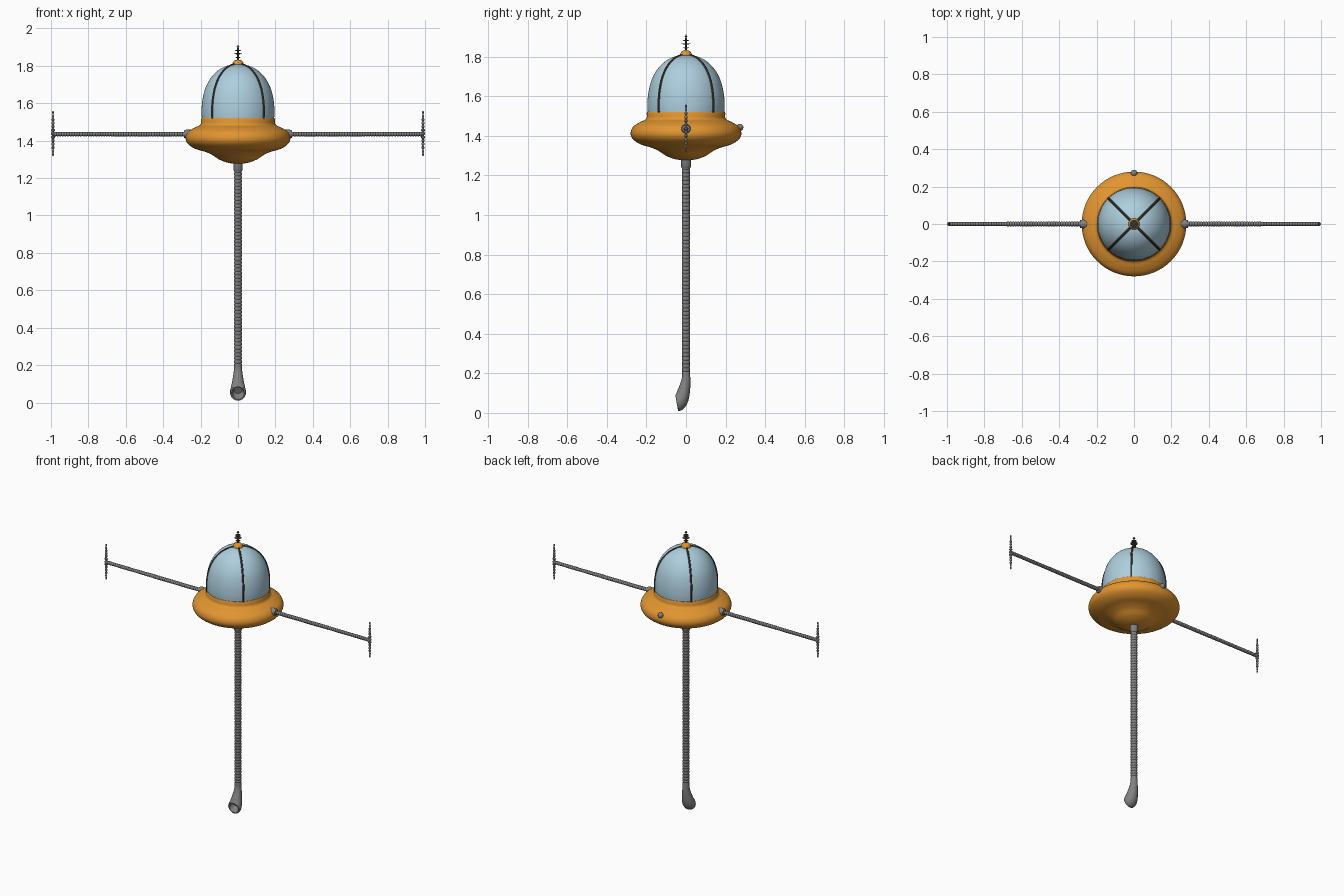
import bpy, bmesh
from math import sin, cos, pi, radians
from mathutils import Matrix, Vector

if "Cube" in bpy.data.objects:
    bpy.data.objects.remove(bpy.data.objects["Cube"])


def material(name, rgb):
    m = bpy.data.materials.new(name)
    m.use_nodes = True
    m.diffuse_color = (*rgb, 1)
    m.node_tree.nodes["Principled BSDF"].inputs["Base Color"].default_value = (*rgb, 1)
    return m


ORANGE = material("orange paint", (0.76, 0.30, 0.03))
GLASS = material("pale blue glass", (0.42, 0.62, 0.73))
GREY = material("grey metal", (0.22, 0.22, 0.22))
DARK = material("dark metal", (0.07, 0.065, 0.06))


def skin(name, rings, mat, matrix=Matrix(), sharp=40):
    """Join equal rings of points into a closed, smooth surface."""
    bm = bmesh.new()
    loops = [[bm.verts.new(p) for p in ring] for ring in rings]
    n = len(loops[0])
    for a, b in zip(loops, loops[1:]):
        for i in range(n):
            j = (i + 1) % n
            bm.faces.new((a[i], a[j], b[j], b[i]))
    bm.faces.new(loops[0])
    bm.faces.new(loops[-1])
    bmesh.ops.recalc_face_normals(bm, faces=bm.faces)
    bm.transform(matrix)
    if matrix.determinant() < 0:
        bmesh.ops.reverse_faces(bm, faces=bm.faces)
    mesh = bpy.data.meshes.new(name)
    bm.to_mesh(mesh)
    bm.free()
    mesh.materials.append(mat)
    obj = bpy.data.objects.new(name, mesh)
    bpy.context.collection.objects.link(obj)
    bpy.ops.object.select_all(action="DESELECT")
    obj.select_set(True)
    bpy.context.view_layer.objects.active = obj
    bpy.ops.object.shade_smooth_by_angle(angle=radians(sharp))
    return obj


def lathe(name, profile, mat, matrix=Matrix(), n=16, sharp=40):
    rings = [[(max(r, 0.0005) * cos(2 * pi * i / n), max(r, 0.0005) * sin(2 * pi * i / n), z)
              for i in range(n)] for r, z in profile]
    return skin(name, rings, mat, matrix, sharp)


def smooth(points, steps=5):
    """Round a coarse profile with a Catmull-Rom spline."""
    p = [Vector(q) for q in points]
    p = [p[0]] + p + [p[-1]]
    out = []
    for a, b, c, d in zip(p, p[1:], p[2:], p[3:]):
        for k in range(steps):
            t = k / steps
            out.append(0.5 * (2 * b + (c - a) * t + (2 * a - 5 * b + 4 * c - d) * t ** 2
                              + (3 * b - a - 3 * c + d) * t ** 3))
    return out + [p[-1]]


def ribbed(start, end, r, count, depth):
    """Profile of a rod with shallow repeating grooves."""
    pitch = (end - start) / count
    prof = []
    for i in range(count):
        z = start + i * pitch
        prof += [(r - depth, z), (r, z + pitch * 0.25), (r, z + pitch * 0.8)]
    return prof + [(r - depth, end)]


def ball(r, centre):
    return [(r * sin(pi * k / 10), centre - r * cos(pi * k / 10)) for k in range(11)]


# Saucer body with a rounded belly and a collar for the dome
body = smooth([(0, 1.277), (0.05, 1.281), (0.10, 1.299), (0.14, 1.325), (0.18, 1.342),
               (0.23, 1.357), (0.268, 1.383), (0.28, 1.413), (0.268, 1.445),
               (0.235, 1.468), (0.205, 1.482), (0.197, 1.497)])
lathe("saucer_body", body + [(0.199, 1.515), (0.195, 1.521), (0, 1.521)], ORANGE, n=64)

# Glass dome
dome = smooth([(0.193, 1.515), (0.195, 1.56), (0.190, 1.62), (0.173, 1.685),
               (0.142, 1.74), (0.10, 1.78), (0.05, 1.803), (0, 1.808)])
lathe("glass_dome", dome, GLASS, n=64)

# Four ribs following the dome
for k in range(4):
    rings = []
    for i, p in enumerate(dome):
        q, s = dome[min(i + 1, len(dome) - 1)], dome[max(i - 1, 0)]
        tangent = (q - s).normalized()
        normal = Vector((tangent.y, -tangent.x))
        rings.append([(p.x + normal.x * 0.006 * cos(a), 0.006 * sin(a),
                       p.y + normal.y * 0.006 * cos(a)) for a in [j * pi / 4 for j in range(8)]])
    skin(f"dome_rib_{k + 1}", rings, DARK, Matrix.Rotation(pi / 4 + k * pi / 2, 4, "Z"))

# Cap and stacked aerial on top
lathe("dome_cap", smooth([(0.030, 1.798), (0.030, 1.812), (0.022, 1.826), (0.010, 1.832), (0, 1.833)]),
      ORANGE, n=24)
lathe("aerial_rod", [(0.005, 1.825), (0.005, 1.88), (0.003, 1.91), (0, 1.912)], DARK, n=10)
for k, (r, z) in enumerate([(0.014, 1.845), (0.022, 1.865), (0.016, 1.882), (0.008, 1.902)]):
    lathe(f"aerial_disc_{k + 1}", [(0, z - 0.005), (r * 0.5, z - 0.003), (r, z), (r, z + 0.002),
                                  (0, z + 0.003)], DARK, n=20)

# Mirrored arms, each with a socket and an upright end bar
for side, sign in (("left", 1), ("right", -1)):
    mirror = Matrix.Diagonal((sign, 1, 1, 1))
    along = mirror @ Matrix.Translation((0, 0, 1.435)) @ Matrix.Rotation(pi / 2, 4, "Y")
    lathe(f"{side}_arm_socket", [(0, 0.23), (0.022, 0.235), (0.024, 0.25), (0.024, 0.275),
                                (0.020, 0.288), (0, 0.292)], GREY, along, n=20)
    lathe(f"{side}_inner_arm", ribbed(0.27, 0.68, 0.0125, 30, 0.0015), GREY, along, n=12)
    lathe(f"{side}_outer_arm", ribbed(0.68, 0.985, 0.0115, 22, 0.0015), GREY, along, n=12)
    bar = []
    count = 13
    for i in range(count):
        z = -0.112 + 0.224 * i / (count - 1)
        r = 0.0105 - 0.0055 * abs(z) / 0.112
        bar += [(r * 0.55, z - 0.008), (r, z - 0.004), (r, z + 0.004), (r * 0.55, z + 0.008)]
    lathe(f"{side}_end_bar", bar, GREY, mirror @ Matrix.Translation((0.989, 0, 1.438)), n=10)

# Round knob at the back
lathe("back_knob", ball(0.018, 0), GREY, Matrix.Translation((0, 0.272, 1.443)), n=16)

# Long ribbed stalk with a collar below the body
lathe("stalk_collar", [(0.021, 1.238), (0.025, 1.244), (0.025, 1.29), (0, 1.292)], GREY, n=20)
lathe("stalk", ribbed(0.19, 1.25, 0.0205, 56, 0.002), GREY, n=16)

# Hollow foot bending to the front: y, z, radius and tilt of each ring
foot = smooth([(0, 0.205, 0.020, 0), (0, 0.17, 0.022, 2), (-0.008, 0.12, 0.030, 18),
               (-0.020, 0.076, 0.039, 48), (-0.034, 0.056, 0.043, 68), (-0.046, 0.050, 0.041, 80)], 4)
foot += [(-0.047, 0.050, 0.034, 80), (-0.034, 0.054, 0.030, 72), (-0.022, 0.066, 0.022, 55)]
rings = []
for y, z, r, tilt in foot:
    t = radians(tilt)
    rings.append([(r * cos(a), y + r * sin(a) * cos(t), z - r * sin(a) * sin(t))
                  for a in [2 * pi * i / 24 for i in range(24)]])
skin("hollow_foot", rings, GREY)
